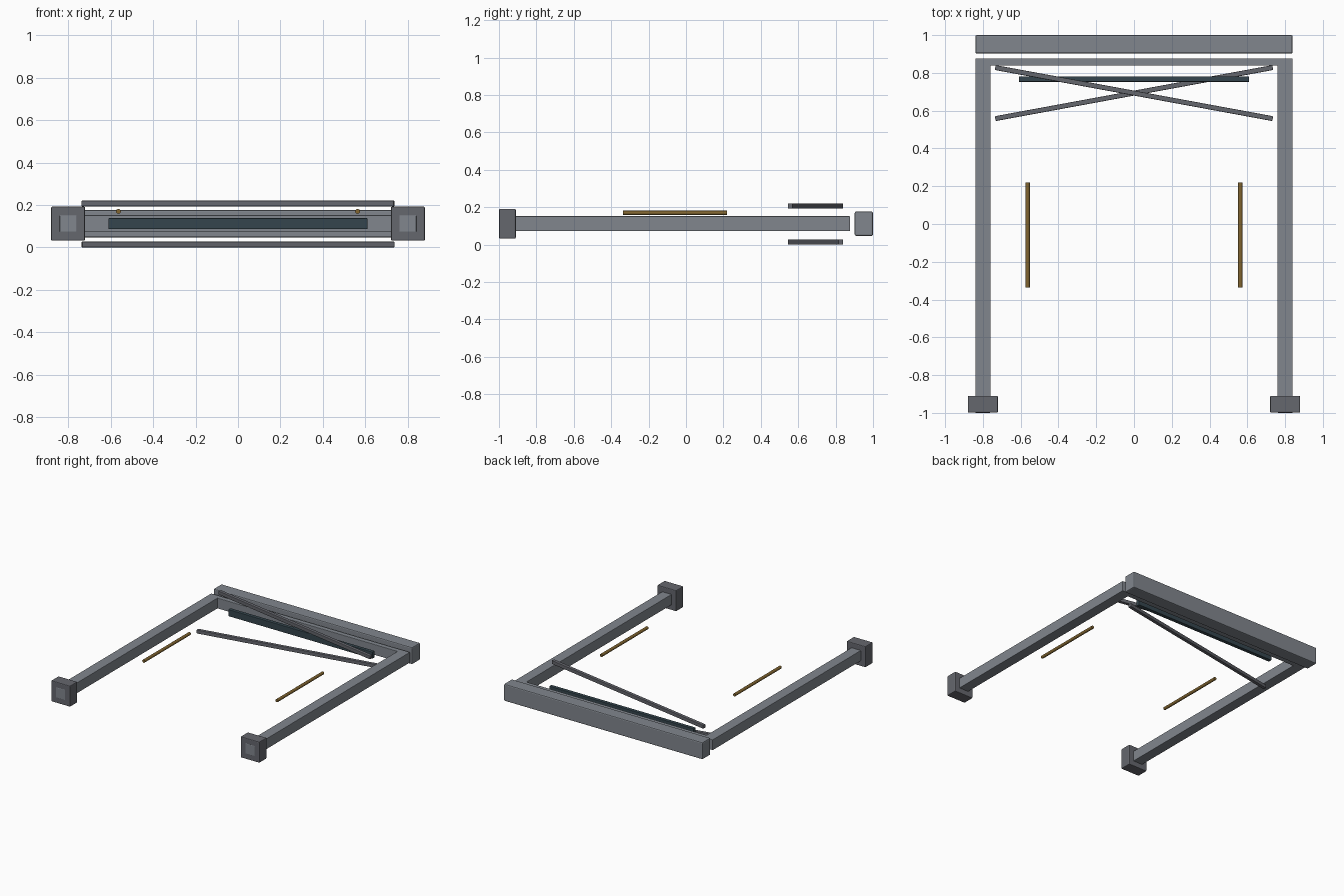
import bpy, math

if "Cube" in bpy.data.objects:
    bpy.data.objects.remove(bpy.data.objects["Cube"])

MID = 0.112  # height of the frame's centre plane


def material(name, rgb):
    m = bpy.data.materials.new(name)
    m.diffuse_color = (*rgb, 1)
    m.use_nodes = True
    m.node_tree.nodes["Principled BSDF"].inputs["Base Color"].default_value = m.diffuse_color
    return m


frame = material("frame_grey", (0.22, 0.24, 0.27))
dark = material("dark_grey", (0.13, 0.135, 0.155))
slate = material("slate", (0.035, 0.06, 0.075))
brass = material("brass", (0.22, 0.13, 0.03))


def finish(ob, name, mat, bevel):
    ob.name = name
    ob.data.materials.append(mat)
    if bevel:
        b = ob.modifiers.new("bevel", 'BEVEL')
        b.width = bevel
        b.segments = 2
    return ob


def bar(name, lo, hi, mat, bevel=0.005, turn=0):
    """Bevelled box between two corners, turned about z."""
    bpy.ops.mesh.primitive_cube_add(
        size=1, location=[(a + b) / 2 for a, b in zip(lo, hi)])
    ob = bpy.context.object
    ob.scale = [b - a for a, b in zip(lo, hi)]
    bpy.ops.object.transform_apply(location=False, rotation=False, scale=True)
    ob.rotation_euler.z = turn
    return finish(ob, name, mat, bevel)


for side, s in (("left", -1), ("right", 1)):
    # Long side rail, its end showing in the face of the foot block
    x = 0.8 * s
    bar(side + "_rail", (x - 0.04, -1.0, MID - 0.04), (x + 0.04, 0.877, MID + 0.04), frame, 0.003)
    bar(side + "_foot", (x - 0.08, -0.999, MID - 0.08), (x + 0.08, -0.91, MID + 0.08), dark, 0.006)
    # Thin brass rod beside the rail
    bpy.ops.mesh.primitive_cylinder_add(
        vertices=16, radius=0.0115, depth=0.555,
        location=(0.563 * s, -0.058, 0.17), rotation=(math.pi / 2, 0, 0))
    rod = bpy.context.object
    bpy.ops.object.shade_smooth_by_angle()
    finish(rod, side + "_rod", brass, 0)

# Cross beams at the back
bar("inner_beam", (-0.765, 0.838, MID - 0.04), (0.765, 0.876, MID + 0.04), frame, 0.003)
bar("back_beam", (-0.84, 0.902, MID - 0.065), (0.84, 1.0, MID + 0.065), frame, 0.008)
bar("slate_strip", (-0.61, 0.752, MID - 0.026), (0.61, 0.781, MID + 0.026), slate, 0.004)

# Crossed braces, one above and one below the frame
for name, z, s in (("upper_brace", 0.193, -1), ("lower_brace", 0.0, 1)):
    bar(name, (-0.747, 0.68, z), (0.747, 0.706, z + 0.028), dark, 0.004, s * 0.182)
